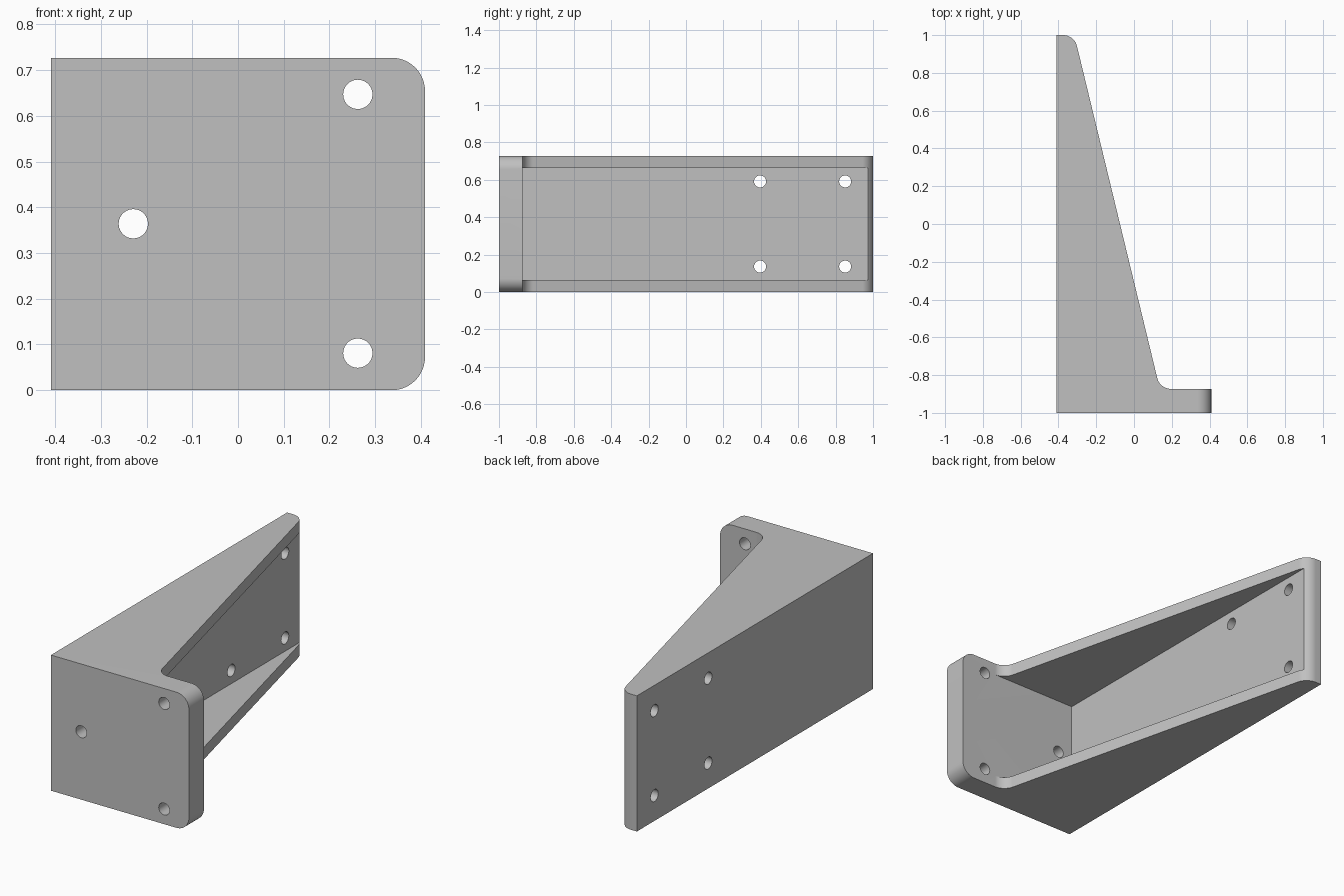
import bpy, bmesh, math
from mathutils import Matrix

cube = bpy.data.objects.get("Cube")
if cube:
    bpy.data.objects.remove(cube, do_unlink=True)

W, H, L = 0.409, 0.727, 1.0       # half width, height, half length
FLANGE_Y = -0.873                 # inner face of the front plate
FLOOR_X = -0.317                  # inner face of the side plate
WALL = 0.065                      # thickness of the two ribs
TIP_X, ROOT_X = -0.316, 0.137     # ends of the sloped rib edge
RADIUS, BLEND = 0.073, 0.057      # plate corner radius, setback of rib fillets
HOLE = 0.032

grey = bpy.data.materials.new("light grey")
grey.use_nodes = True
grey.diffuse_color = (0.53, 0.53, 0.53, 1)
grey.node_tree.nodes["Principled BSDF"].inputs["Base Color"].default_value = grey.diffuse_color


def add_object(name, bm):
    bmesh.ops.recalc_face_normals(bm, faces=bm.faces)
    mesh = bpy.data.meshes.new(name)
    bm.to_mesh(mesh)
    bm.free()
    mesh.materials.append(grey)
    obj = bpy.data.objects.new(name, mesh)
    bpy.context.collection.objects.link(obj)
    return obj


def round_edges(bm, rule, offset):
    edges = [e for e in bm.edges if rule(e.verts[0].co, e.verts[1].co)]
    bmesh.ops.bevel(bm, geom=edges, offset=offset, offset_type='OFFSET',
                    segments=12, profile=0.5, affect='EDGES')


def drill(bm, centre, axis):
    turn = Matrix.Rotation(math.pi / 2, 4, axis)
    bmesh.ops.create_cone(bm, cap_ends=True, segments=40, radius1=HOLE, radius2=HOLE,
                          depth=0.4, matrix=Matrix.Translation(centre) @ turn)


# Solid bracket outline, extruded upward
bm = bmesh.new()
outline = [(-W, -L), (W, -L), (W, FLANGE_Y), (ROOT_X, FLANGE_Y), (TIP_X, L), (-W, L)]
base = bm.faces.new([bm.verts.new((x, y, 0)) for x, y in outline])
top = bmesh.ops.extrude_face_region(bm, geom=[base])
bmesh.ops.translate(bm, vec=(0, 0, H),
                    verts=[v for v in top["geom"] if isinstance(v, bmesh.types.BMVert)])
bmesh.ops.recalc_face_normals(bm, faces=bm.faces)

# Rib fillets, then the rounded front plate corners
round_edges(bm, lambda a, b: abs(a.z - b.z) > 0.5 and
            any(abs(a.x - x) < 1e-4 for x in (TIP_X, ROOT_X)), BLEND)
round_edges(bm, lambda a, b: min(a.x, b.x) > W - 1e-4 and abs(a.y - b.y) > 0.05, RADIUS)
bracket = add_object("bracket", bm)

# Pocket between the ribs
bm = bmesh.new()
bmesh.ops.create_cube(bm, size=1)
for v in bm.verts:
    v.co = (1 if v.co.x > 0 else FLOOR_X,
            1.2 if v.co.y > 0 else FLANGE_Y,
            H - WALL if v.co.z > 0 else WALL)
pocket = add_object("pocket_cutter", bm)

# Mounting holes through the front plate and the side plate
bm = bmesh.new()
for x, z in ((0.262, 0.081), (0.262, 0.647), (-0.229, 0.364)):
    drill(bm, (x, -0.93, z), 'X')
for y in (0.396, 0.851):
    for z in (0.136, 0.591):
        drill(bm, (-0.37, y, z), 'Y')
holes = add_object("hole_cutter", bm)

for cutter in (pocket, holes):
    mod = bracket.modifiers.new(cutter.name, 'BOOLEAN')
    mod.operation = 'DIFFERENCE'
    mod.solver = 'EXACT'
    mod.object = cutter
    bpy.ops.object.select_all(action='DESELECT')
    bracket.select_set(True)
    bpy.context.view_layer.objects.active = bracket
    bpy.ops.object.modifier_apply(modifier=mod.name)
    bpy.data.objects.remove(cutter, do_unlink=True)

bpy.ops.object.shade_smooth_by_angle(angle=math.radians(25))
